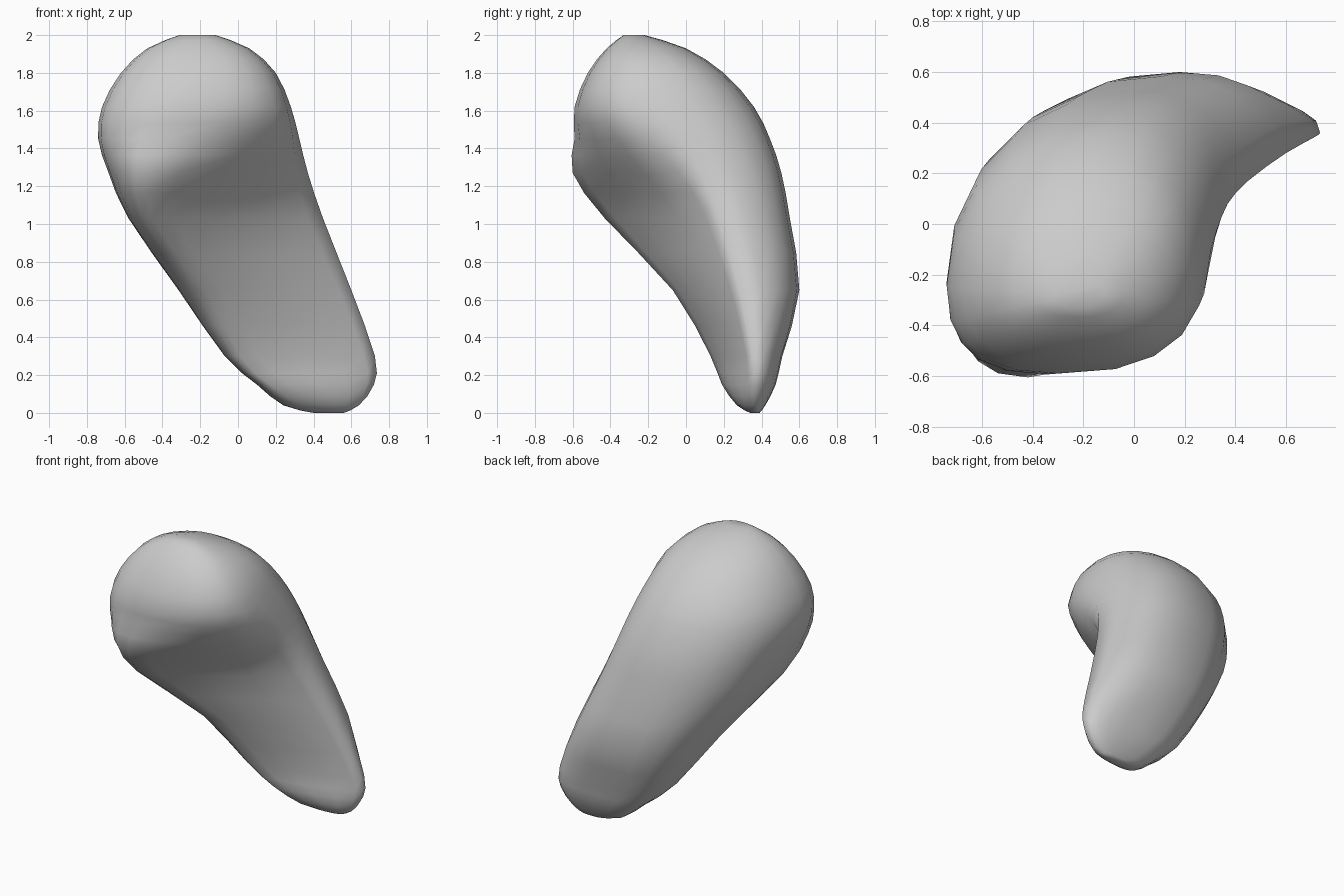
import bpy, bmesh, math

if "Cube" in bpy.data.objects:
    bpy.data.objects.remove(bpy.data.objects["Cube"])

# Horizontal slices: z, x min/max, y min/max,
# x of front point, y of right point, x of back point, y of left point,
# front-right curve exponent (1 = ellipse, 2 = straight, above 2 = hollow)
SLICES = [
    (0.00, 0.40, 0.56, 0.34, 0.39, 0.47, 0.37, 0.48, 0.37, 1.0),
    (0.04, 0.24, 0.64, 0.27, 0.42, 0.34, 0.36, 0.45, 0.34, 1.1),
    (0.15, 0.10, 0.72, 0.19, 0.475, 0.17, 0.36, 0.38, 0.31, 1.4),
    (0.30, -0.07, 0.725, 0.13, 0.51, 0.01, 0.35, 0.30, 0.25, 1.7),
    (0.65, -0.315, 0.60, -0.07, 0.60, -0.17, 0.28, 0.18, 0.13, 1.8),
    (1.03, -0.58, 0.45, -0.43, 0.55, -0.46, 0.17, 0.05, -0.05, 1.9),
    (1.27, -0.685, 0.37, -0.60, 0.505, -0.45, 0.08, -0.03, -0.15, 1.5),
    (1.45, -0.74, 0.325, -0.59, 0.445, -0.38, -0.03, -0.08, -0.23, 1.0),
    (1.62, -0.72, 0.28, -0.59, 0.36, -0.30, -0.15, -0.13, -0.25, 0.8),
    (1.80, -0.62, 0.20, -0.52, 0.20, -0.22, -0.18, -0.17, -0.26, 0.8),
    (1.93, -0.48, 0.06, -0.42, 0.00, -0.21, -0.23, -0.20, -0.27, 0.85),
    (2.00, -0.31, -0.12, -0.33, -0.22, -0.22, -0.28, -0.21, -0.28, 1.0),
]
QUARTER = 5
STEPS = 2


def spline(a, b, c, d, t):
    return [0.5 * (2 * q + (r - p) * t + (2 * p - 5 * q + 4 * r - s) * t * t
                   + (3 * q - p - 3 * r + s) * t ** 3)
            for p, q, r, s in zip(a, b, c, d)]


def outline(row):
    z, x0, x1, y0, y1, xf, yr, xb, yl, e = row
    front, right, back, left = (xf, y0), (x1, yr), (xb, y1), (x0, yl)
    quarters = [(front, right, (xf, yr), e), (right, back, (xb, yr), 0.85),
                (back, left, (xb, yl), 0.65 + 0.2 * max(z, 0)),
                (left, front, (xf, yl), 0.8)]
    pts = []
    for p, q, o, k in quarters:
        for i in range(QUARTER):
            a = math.pi / 2 * i / QUARTER
            c, s = math.cos(a) ** k, math.sin(a) ** k
            pts.append((o[0] + (p[0] - o[0]) * c + (q[0] - o[0]) * s,
                        o[1] + (p[1] - o[1]) * c + (q[1] - o[1]) * s,
                        min(2.0, max(0.0, z))))
    return pts


# Smoothly interpolated slices
rows = []
for i in range(len(SLICES) - 1):
    ctrl = [SLICES[min(max(i + k, 0), len(SLICES) - 1)] for k in (-1, 0, 1, 2)]
    rows += [spline(*ctrl, j / STEPS) for j in range(STEPS)]
rows.append(SLICES[-1])

# Bent body skinned from the slices
bm = bmesh.new()
rings = [[bm.verts.new(p) for p in outline(r)] for r in rows]
n = 4 * QUARTER
for lo, hi in zip(rings, rings[1:]):
    for i in range(n):
        j = (i + 1) % n
        bm.faces.new((lo[i], lo[j], hi[j], hi[i]))
bm.faces.new(rings[0][::-1])
bm.faces.new(rings[-1])
bmesh.ops.recalc_face_normals(bm, faces=bm.faces)
for f in bm.faces:
    f.smooth = True
mesh = bpy.data.meshes.new("bent_body")
bm.to_mesh(mesh)
bm.free()
body = bpy.data.objects.new("bent_body", mesh)
bpy.context.collection.objects.link(body)
